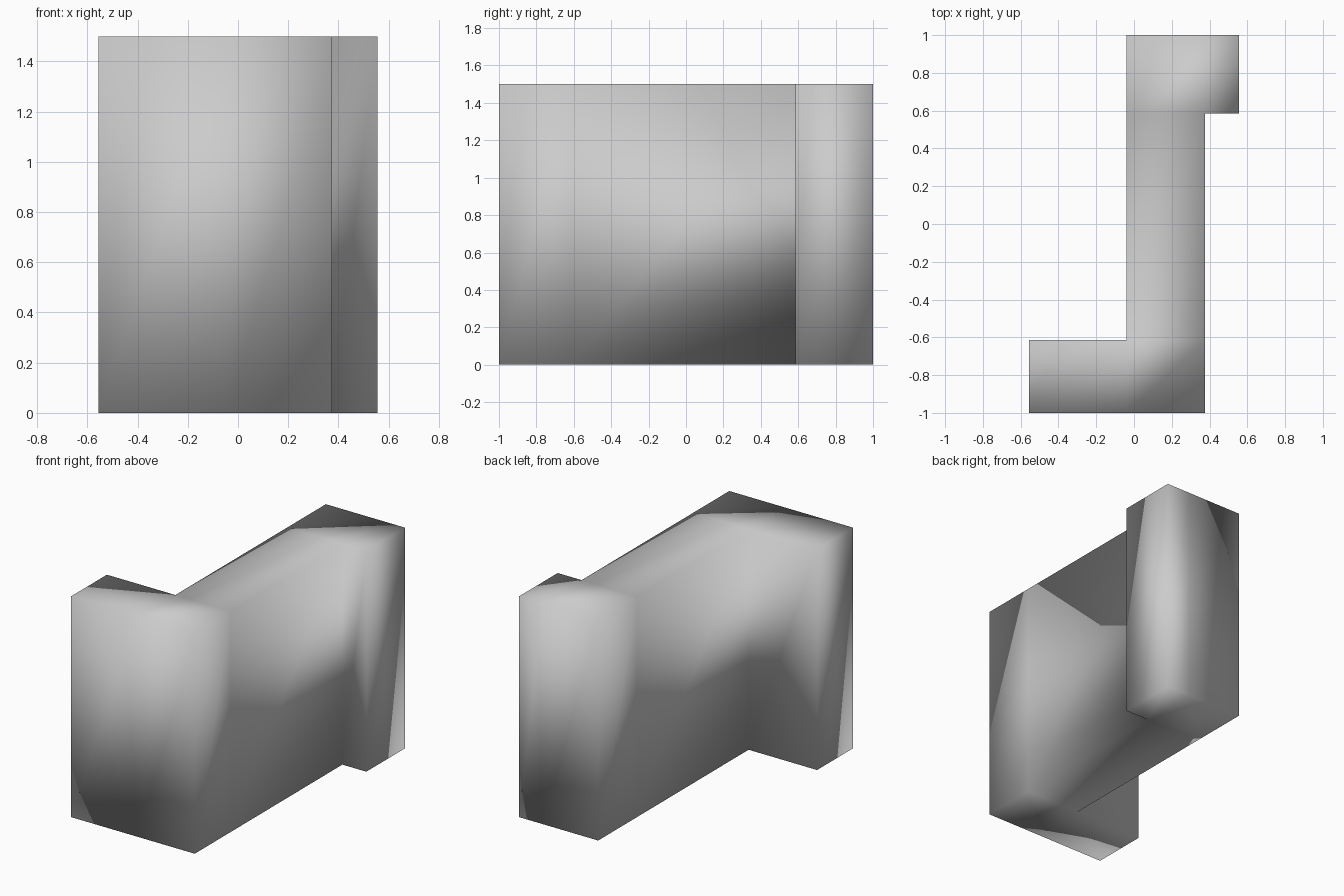
import bpy
import bmesh

cube = bpy.data.objects.get("Cube")
if cube:
    bpy.data.objects.remove(cube, do_unlink=True)

HEIGHT = 1.5

# One plain grey for the whole part
grey = bpy.data.materials.new("plain_grey")
grey.use_nodes = True
colour = (0.6, 0.6, 0.6, 1.0)
grey.diffuse_color = colour
grey.node_tree.nodes["Principled BSDF"].inputs["Base Color"].default_value = colour

# Plan lines: foot end, web sides, lip end; front, foot back, lip front, back
foot_x, web_l, web_r, lip_x = -0.555, -0.04, 0.375, 0.555
front_y, foot_y, lip_y, back_y = -1.0, -0.615, 0.585, 1.0

# Z-shaped plan made of rectangular cells that share their corners
cells = [
    (foot_x, web_l, front_y, foot_y),   # foot
    (web_l, web_r, front_y, foot_y),    # front corner
    (web_l, web_r, foot_y, lip_y),      # web
    (web_l, web_r, lip_y, back_y),      # back corner
    (web_r, lip_x, lip_y, back_y),      # lip
]

bm = bmesh.new()
for x0, x1, y0, y1 in cells:
    bm.faces.new([bm.verts.new((x, y, 0)) for x, y in
                  ((x0, y0), (x1, y0), (x1, y1), (x0, y1))])
bmesh.ops.remove_doubles(bm, verts=bm.verts[:], dist=0.001)

# Raise the plan into a closed solid
base = bm.faces[:]
raised = bmesh.ops.extrude_face_region(bm, geom=base, use_keep_orig=True)
top = [g for g in raised["geom"] if isinstance(g, bmesh.types.BMVert)]
bmesh.ops.translate(bm, verts=top, vec=(0, 0, HEIGHT))
bmesh.ops.recalc_face_normals(bm, faces=bm.faces[:])

# Soft shading runs across every edge
for face in bm.faces:
    face.smooth = True

mesh = bpy.data.meshes.new("z_profile_block")
bm.to_mesh(mesh)
bm.free()
mesh.materials.append(grey)
block = bpy.data.objects.new("z_profile_block", mesh)
bpy.context.scene.collection.objects.link(block)
